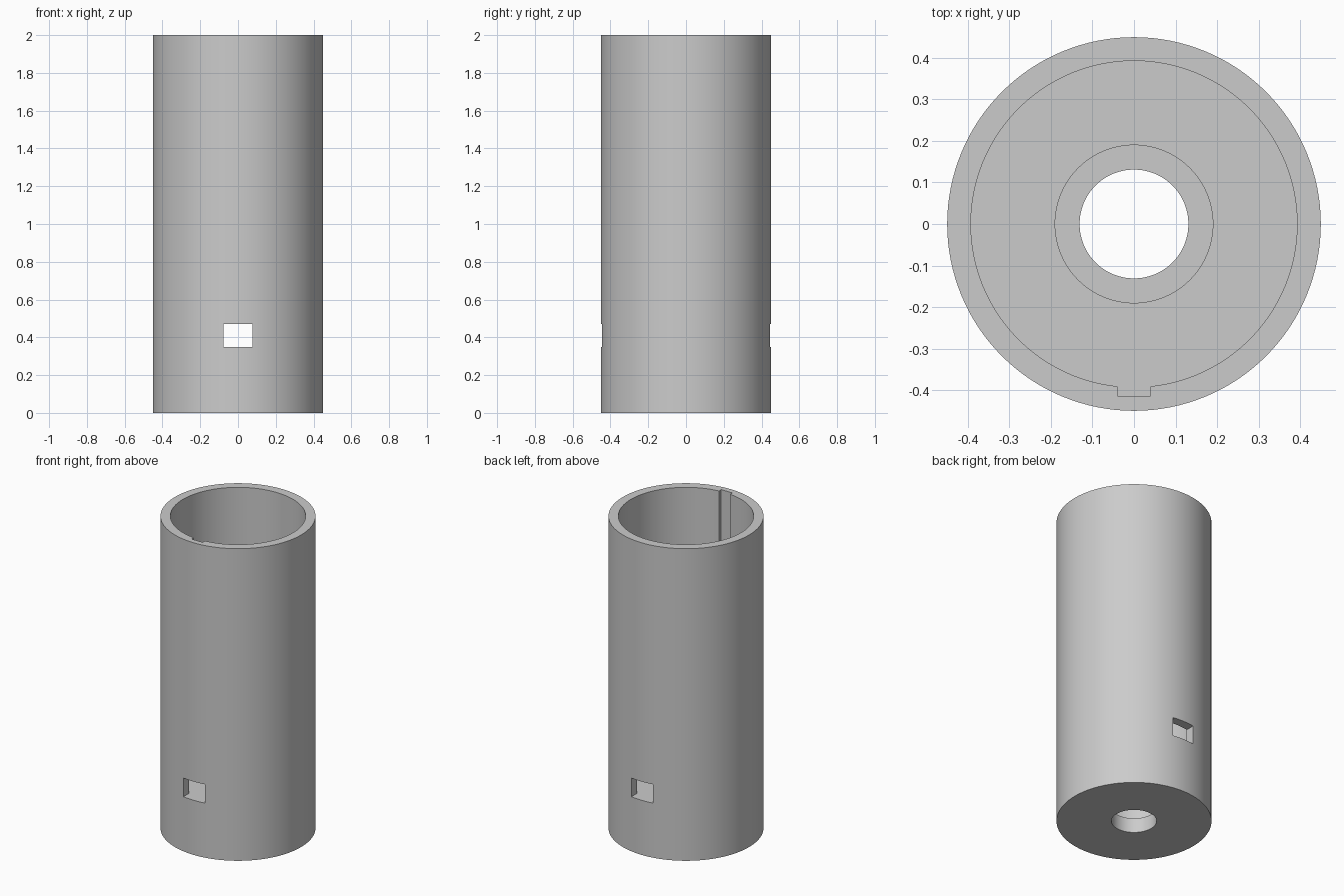
import bpy, bmesh, math
from mathutils import Matrix

if "Cube" in bpy.data.objects:
    bpy.data.objects.remove(bpy.data.objects["Cube"])

HEIGHT, FLOOR, LEDGE = 2.0, 0.35, 0.094
OUTER, BORE, POCKET, HOLE = 0.45, 0.393, 0.19, 0.131
OVER = 0.1  # cutters overshoot open ends

grey = bpy.data.materials.new("plain grey")
grey.use_nodes = True
colour = (0.6, 0.6, 0.6, 1)
grey.diffuse_color = colour
grey.node_tree.nodes["Principled BSDF"].inputs["Base Color"].default_value = colour


def finish(name, bm):
    mesh = bpy.data.meshes.new(name)
    bm.to_mesh(mesh)
    bm.free()
    mesh.materials.append(grey)
    obj = bpy.data.objects.new(name, mesh)
    bpy.context.collection.objects.link(obj)
    return obj


def cylinder(name, radius, z0, z1):
    bm = bmesh.new()
    bmesh.ops.create_cone(bm, cap_ends=True, segments=128, radius1=radius, radius2=radius,
                          depth=z1 - z0, matrix=Matrix.Translation((0, 0, (z0 + z1) / 2)))
    return finish(name, bm)


def box(name, width, y0, y1, z0, z1):
    bm = bmesh.new()
    place = Matrix.Translation((0, (y0 + y1) / 2, (z0 + z1) / 2))
    bmesh.ops.create_cube(bm, size=1, matrix=place @ Matrix.Diagonal((width, y1 - y0, z1 - z0, 1)))
    return finish(name, bm)


# Solid body, then everything that is cut out of it
body = cylinder("tube_body", OUTER, 0, HEIGHT)
cutters = [
    cylinder("main_bore", BORE, FLOOR, HEIGHT + OVER),
    cylinder("floor_pocket", POCKET, LEDGE, FLOOR + OVER),
    cylinder("bottom_hole", HOLE, -OVER, FLOOR),
    box("front_keyway", 0.08, -0.414, -0.3, FLOOR, HEIGHT + OVER),
    box("side_windows", 0.152, -OUTER - OVER, OUTER + OVER, FLOOR, 0.47),
]

bpy.context.view_layer.objects.active = body
for cutter in cutters:
    cut = body.modifiers.new(cutter.name, 'BOOLEAN')
    cut.operation = 'DIFFERENCE'
    cut.solver = 'EXACT'
    cut.object = cutter
    bpy.ops.object.modifier_apply(modifier=cut.name)
    bpy.data.objects.remove(cutter)

# Smooth walls with sharp rims
bpy.ops.object.select_all(action='DESELECT')
body.select_set(True)
bpy.ops.object.shade_smooth_by_angle(angle=math.radians(30))
